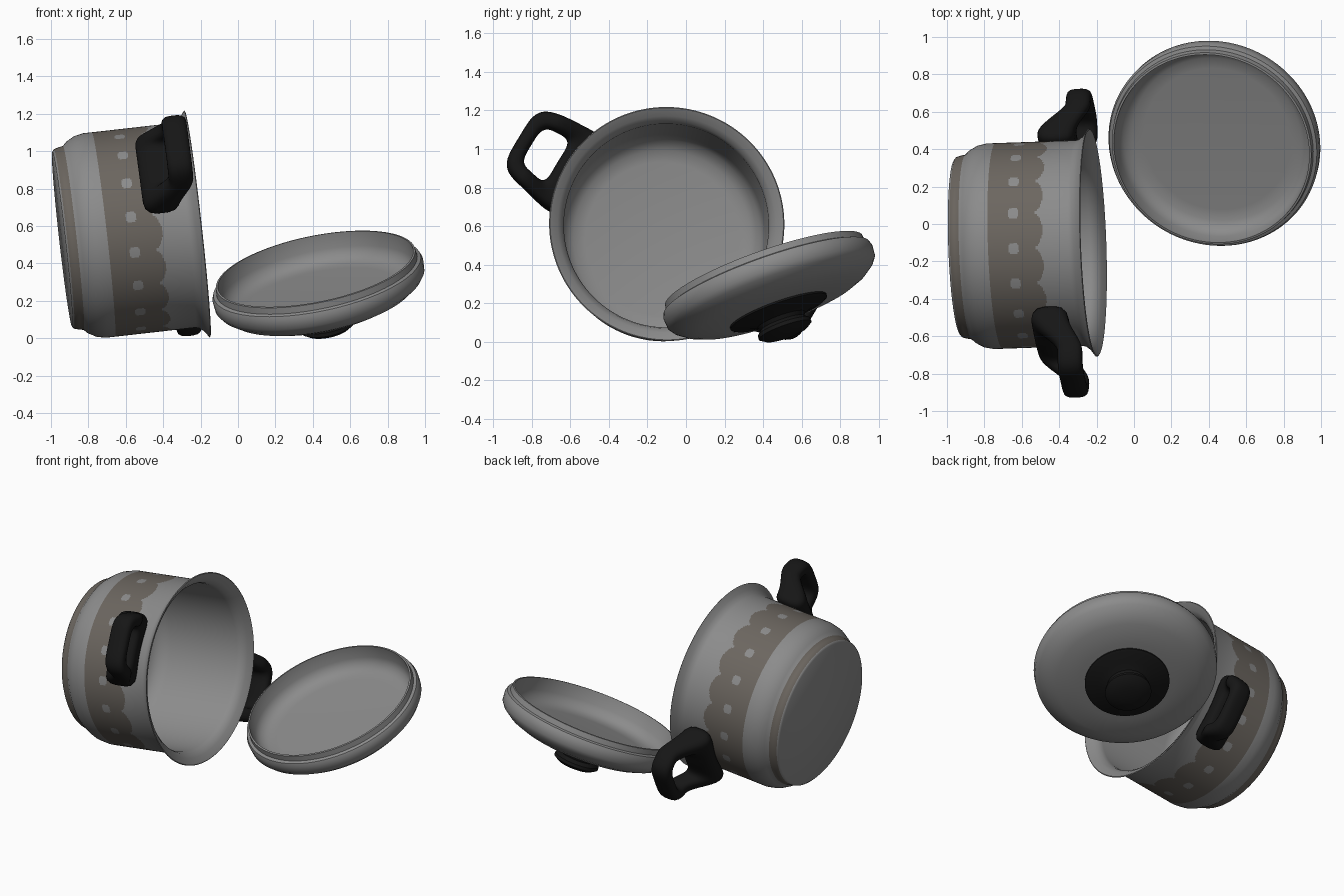
import bpy, bmesh, math
from mathutils import Vector, Matrix

cube = bpy.data.objects.get("Cube")
if cube:
    bpy.data.objects.remove(cube)


def material(name, color):
    m = bpy.data.materials.new(name)
    m.use_nodes = True
    m.diffuse_color = (*color, 1)
    bsdf = m.node_tree.nodes["Principled BSDF"]
    bsdf.inputs["Base Color"].default_value = (*color, 1)
    bsdf.inputs["Roughness"].default_value = 0.5
    return m


STEEL = material("steel grey", (0.26, 0.26, 0.26))
BROWN = material("taupe band", (0.148, 0.132, 0.115))
BLACK = material("black plastic", (0.008, 0.008, 0.008))


def frame(origin, axis):
    """Matrix whose local z is the axis and local x is close to world y."""
    z = Vector(axis).normalized()
    x = Vector((0, 1, 0))
    x = (x - z * x.dot(z)).normalized()
    m = Matrix((x, z.cross(x), z)).transposed().to_4x4()
    m.translation = origin
    return m


def finish(name, bm, mats, matrix, rule=None, angle=40):
    bmesh.ops.remove_doubles(bm, verts=bm.verts, dist=1e-5)
    bmesh.ops.recalc_face_normals(bm, faces=bm.faces)
    for f in bm.faces:
        f.smooth = True
        if rule:
            f.material_index = rule(f.calc_center_median())
    me = bpy.data.meshes.new(name)
    bm.to_mesh(me)
    bm.free()
    for m in mats:
        me.materials.append(m)
    me.set_sharp_from_angle(angle=math.radians(angle))
    ob = bpy.data.objects.new(name, me)
    bpy.context.collection.objects.link(ob)
    ob.matrix_world = matrix
    return ob


def skin(bm, rings, closed=False):
    """Join rings of points with quads; each ring wraps around."""
    rows = [[bm.verts.new(p) for p in ring] for ring in rings]
    n = len(rows[0])
    pairs = list(zip(rows, rows[1:]))
    if closed:
        pairs.append((rows[-1], rows[0]))
    for a, b in pairs:
        for i in range(n):
            j = (i + 1) % n
            bm.faces.new((a[i], a[j], b[j], b[i]))


def lathe(name, profile, segs, mats, matrix, rule=None):
    bm = bmesh.new()
    turn = [2 * math.pi * i / segs for i in range(segs)]
    skin(bm, [[(r * math.cos(a), r * math.sin(a), z) for a in turn] for r, z in profile])
    bmesh.ops.dissolve_degenerate(bm, dist=1e-6, edges=bm.edges)
    return finish(name, bm, mats, matrix, rule)


# Pot body, lying on its side with a flared rim
pot_frame = frame((-0.94, -0.125, 0.53), (1, 0.035, 0.113))
R = 0.55
BAND_START, BAND_END, ROWS = 0.222, 0.525, 44
band = [(R, BAND_START + (BAND_END - BAND_START) * i / ROWS) for i in range(ROWS + 1)]
pot_profile = (
    [(0, 0), (0.47, 0), (0.483, 0.01), (0.49, 0.035), (0.495, 0.06),
     (0.515, 0.08), (0.54, 0.125), (R, 0.175)]
    + band
    + [(R, 0.655), (0.556, 0.675), (0.575, 0.7), (0.61, 0.725),
       (0.605, 0.729), (0.565, 0.705), (0.54, 0.68), (0.531, 0.65),
       (0.53, 0.15), (0.51, 0.085), (0.46, 0.045), (0.4, 0.033), (0, 0.03)])


def pot_colour(c):
    r, t = math.hypot(c.x, c.y), c.z
    if 0.001 < t < 0.06 and r > 0.478:
        return 1
    if r < 0.54 or not BAND_START < t < BAND_END:
        return 0
    # Scalloped band edge, with a row of dots between the scallops
    deg = math.degrees(math.atan2(c.y, c.x))
    scallop = (deg - 2 + 10) % 20 - 10
    dot = (deg - 12 + 10) % 20 - 10
    if math.hypot(math.radians(dot) * R, t - 0.36) < 0.03:
        return 0
    return int(t < 0.455 + 0.062 * math.sqrt(max(0, 1 - (scallop / 10) ** 2)))


lathe("pot_body", pot_profile, 360, [STEEL, BROWN], pot_frame, pot_colour)


# Loop handles, growing out of a wide curved foot and leaning to the rim
def squircle(a, power):
    c, s = math.cos(a), math.sin(a)
    k = (abs(c) ** power + abs(s) ** power) ** (-1 / power)
    return c * k, s * k


def smooth(x):
    x = min(1, max(0, x))
    return x * x * (3 - 2 * x)


def handle(name, degrees):
    bm = bmesh.new()
    rings = []
    for i in range(72):
        a = 2 * math.pi * i / 72
        c, s = squircle(a, 4.5)
        outer = Vector((0.713 + 0.178 * c, s * (0.22 - 0.035 * c)))
        c, s = squircle(a, 4)
        inner = Vector((0.735 + 0.08 * c, s * (0.125 - 0.012 * c)))
        ring = []
        for k in range(20):
            across, along = squircle(2 * math.pi * k / 20, 3)
            u, v = (outer + inner) / 2 + (outer - inner) / 2 * across
            tip = smooth((u - 0.6) / 0.17)
            t = 0.53 + 0.112 * tip + along * (0.1 - 0.034 * tip)
            u += (math.sqrt(R * R - v * v) - R) * (1 - smooth((u - 0.53) / 0.25))
            ring.append((u, v, t))
        rings.append(ring)
    skin(bm, rings, closed=True)
    turn = Matrix.Rotation(math.radians(degrees), 4, "Z")
    finish(name, bm, [BLACK], pot_frame @ turn, angle=60)


handle("front_handle", 149)
handle("back_handle", -31)

# Lid, upside down and tilted, resting on its knob and edge
lid_frame = frame((0.43, 0.43, 0.295), (-0.19, -0.33, 0.925))
lathe("lid", [(0, -0.15), (0.3, -0.145), (0.44, -0.125), (0.5, -0.1),
              (0.55, -0.063), (0.57, -0.035), (0.574, 0.015), (0.565, 0.038),
              (0.547, 0.045), (0.543, 0.08), (0.532, 0.082), (0.525, 0),
              (0.505, -0.045), (0.46, -0.07), (0.4, -0.075), (0, -0.075)],
      128, [STEEL], lid_frame)

# Knob with a broad base plate
lathe("lid_knob", [(0, -0.13), (0.265, -0.135), (0.265, -0.155), (0.25, -0.163),
                   (0.18, -0.175), (0.13, -0.195), (0.12, -0.215),
                   (0.143, -0.235), (0.145, -0.255), (0.115, -0.275),
                   (0.06, -0.287), (0, -0.29)],
      64, [BLACK], lid_frame)
